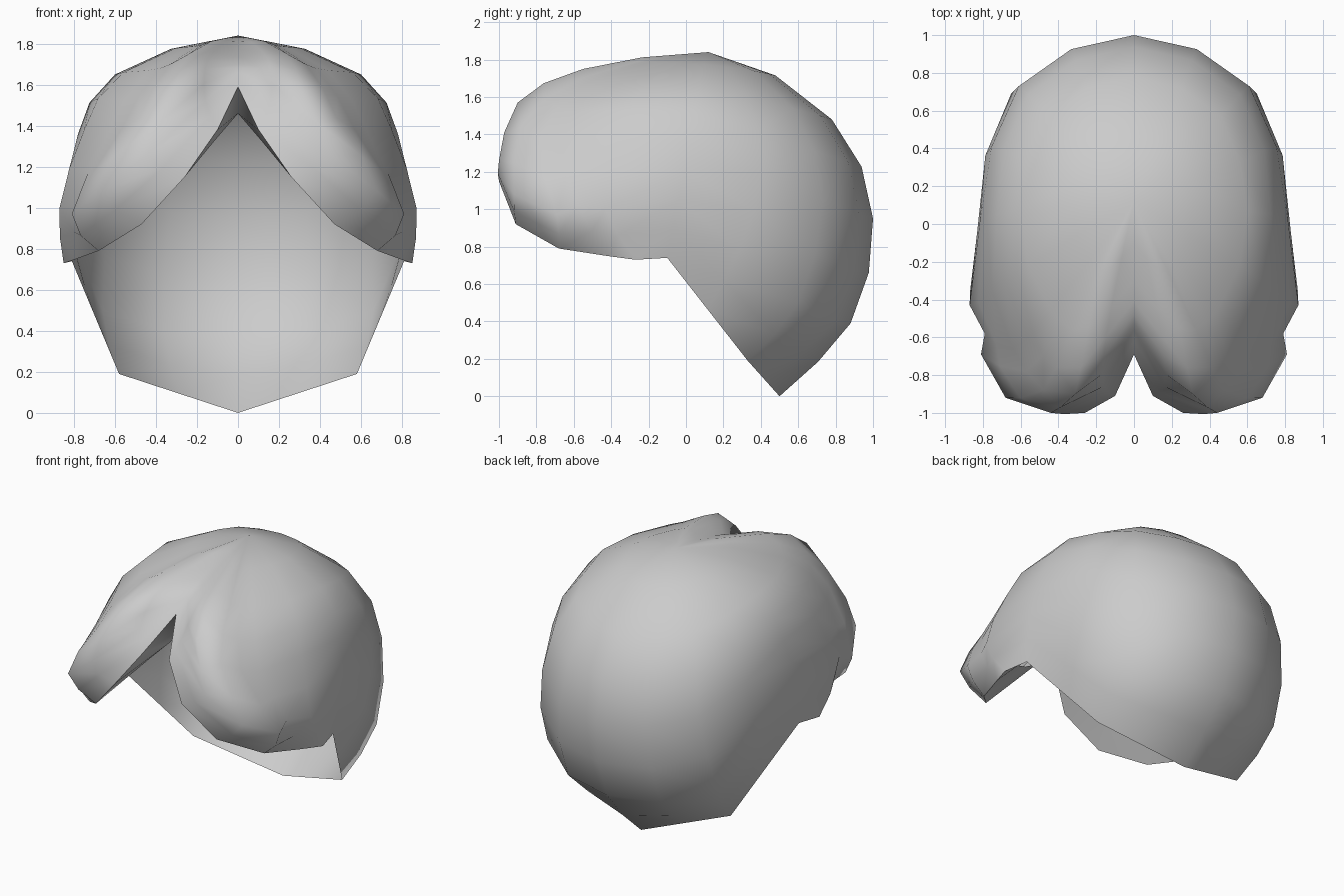
import bpy, bmesh
from mathutils import Vector as V

if "Cube" in bpy.data.objects:
    bpy.data.objects.remove(bpy.data.objects["Cube"])

CROWN = V((0, .12, 1.84))

# Half-shell ribs, back to front parting; each runs from the crown to the rim
RIBS = [
    [(0, .78, 1.48), (0, 1, .95), (0, .88, .39), (0, .5, 0)],
    [(.46, .57, 1.54), (.61, .73, 1.05), (.66, .6, .5), (.58, .33, .19)],
    [(.6, .07, 1.65), (.78, .03, 1.36), (.83, -.04, 1.05), (.81, -.1, .74)],
    [(.56, -.22, 1.66), (.75, -.36, 1.38), (.87, -.43, 1.0), (.85, -.27, .73)],
    # valley between side panel and fringe lobe
    [(.44, -.46, 1.67), (.64, -.66, 1.35), (.79, -.58, 1.02), (.79, -.42, .75)],
    # fringe lobe
    [(.38, -.52, 1.68), (.57, -.78, 1.38), (.81, -.69, .97), (.68, -.68, .79)],
    [(.33, -.56, 1.7), (.48, -.88, 1.44), (.68, -.92, 1.08), (.47, -.91, .92)],
    [(.24, -.55, 1.75), (.31, -.9, 1.57), (.44, -1, 1.26), (.26, -1, 1.15)],
    [(.12, -.44, 1.76), (.16, -.7, 1.68), (.16, -.86, 1.52), (.1, -.91, 1.38)],
    [(0, -.3, 1.77), (0, -.48, 1.7), (0, -.56, 1.66), (0, -.69, 1.59)],
]
# Inner edge of the lining folded back under the fringe, side to parting
LINING = [(.81, -.1, .74), (.76, -.2, .8), (.6, -.42, .93), (.42, -.58, 1.06),
          (.24, -.68, 1.19), (.12, -.6, 1.32), (0, -.5, 1.46)]


def mid(a, b, c, d):
    """Spline midpoint between b and c."""
    return (b + c) * .5625 - (a + d) * .0625


def smooth_rib(points):
    """Add a spline midpoint between every pair of rib points."""
    p = [CROWN] + points
    start = V((2 * CROWN.x - p[1].x, 2 * CROWN.y - p[1].y, p[1].z))
    q = [start] + p + [p[-1] * 2 - p[-2]]
    out = []
    for i in range(1, len(p)):
        out += [mid(*q[i - 1:i + 3]), q[i + 1]]
    return out


# Extra ribs round the back, so it is as finely divided as the front
ribs = [[V(p) for p in r] for r in RIBS]
mirrored = [V((-p.x, p.y, p.z)) for p in ribs[1]]
back = [mid(*k) for k in zip(mirrored, ribs[0], ribs[1], ribs[2])]
side = [mid(*k) for k in zip(*ribs[0:4])]
# Straight rim on the extra ribs
back[-1] = (ribs[0][-1] + ribs[1][-1]) / 2
side[-1] = (ribs[1][-1] + ribs[2][-1]) / 2
side[1] += V((.02, .02, 0))
ribs = [ribs[0], back, ribs[1], side] + ribs[2:]

# Hair shell lofted across the ribs
bm = bmesh.new()
crown = bm.verts.new(CROWN)
grid = [[bm.verts.new(p) for p in smooth_rib(r)] for r in ribs]
for a, b in zip(grid, grid[1:]):
    bm.faces.new((crown, b[0], a[0]))
    for j in range(len(a) - 1):
        bm.faces.new((a[j], b[j], b[j + 1], a[j + 1]))

# Fringe lining, with its own rim vertices so the edge stays sharp
rim = [bm.verts.new(r[-1].co) for r in grid[-7:]]
inner = [bm.verts.new(p) for p in LINING]
for k in range(6):
    bm.faces.new((rim[k], rim[k + 1], inner[k + 1]))
    if k:
        bm.faces.new((rim[k], inner[k + 1], inner[k]))

bmesh.ops.delete(bm, geom=[v for v in bm.verts if not v.link_faces], context='VERTS')
mesh = bpy.data.meshes.new("hair_shell")
bm.to_mesh(mesh)
bm.free()
hair = bpy.data.objects.new("hair_shell", mesh)
bpy.context.collection.objects.link(hair)
mesh.shade_smooth()

# Mirror to the left half
mod = hair.modifiers.new("mirror", 'MIRROR')
mod.use_axis[0] = True
mod.use_clip = True
mod.merge_threshold = .001
